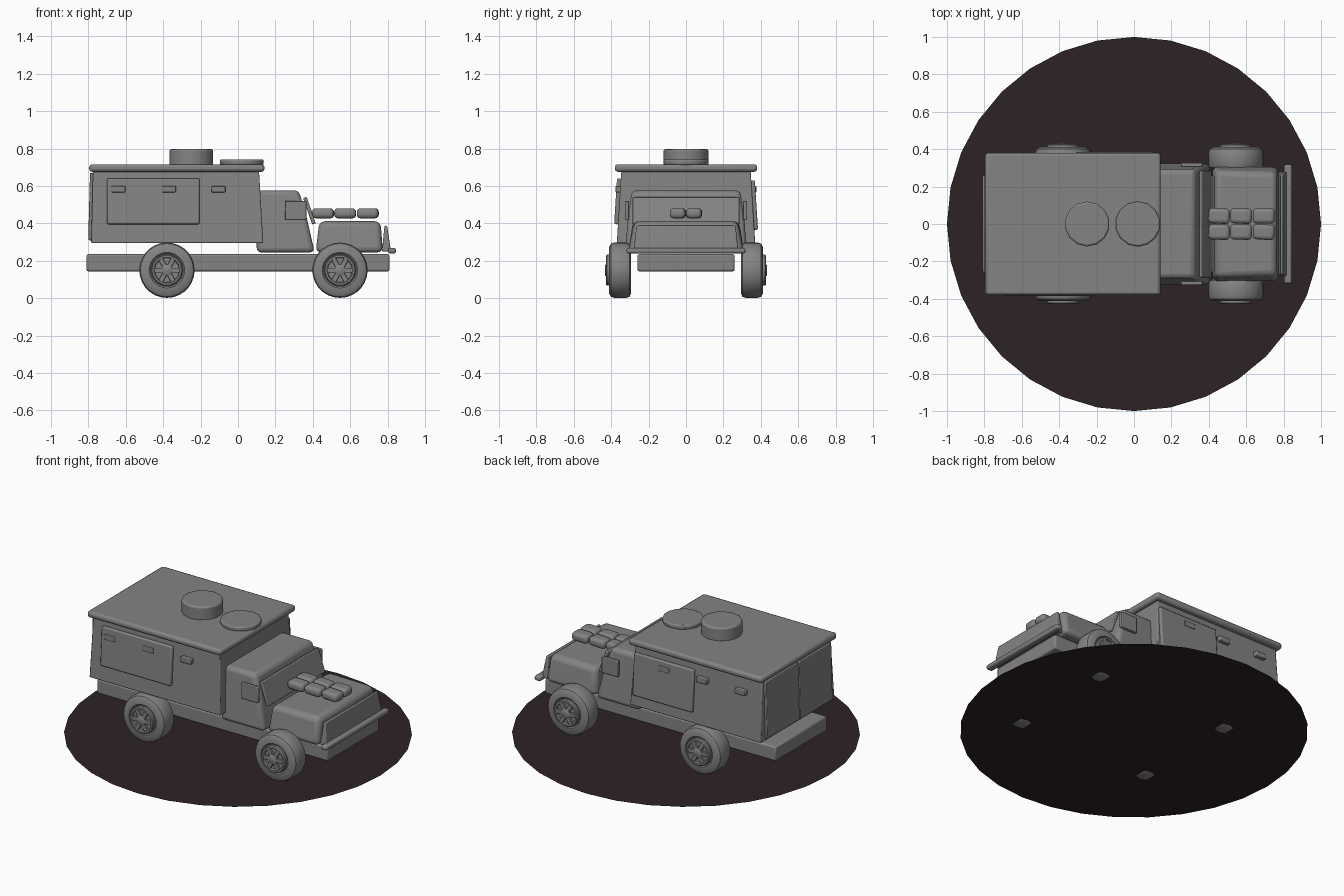
import bpy, bmesh, math, random
from mathutils import Matrix, Vector

if "Cube" in bpy.data.objects:
    bpy.data.objects.remove(bpy.data.objects["Cube"])

random.seed(4)


def material(name, rgb):
    m = bpy.data.materials.new(name)
    m.diffuse_color = (*rgb, 1)
    m.use_nodes = True
    m.node_tree.nodes["Principled BSDF"].inputs["Base Color"].default_value = m.diffuse_color
    return m


GREY = material("body grey", (0.23, 0.23, 0.225))
DARK = material("dark brown ground", (0.027, 0.017, 0.017))


def finish(name, bm, bevel=0.0, segs=2, mat=GREY, smooth=True):
    bmesh.ops.recalc_face_normals(bm, faces=bm.faces)
    me = bpy.data.meshes.new(name)
    bm.to_mesh(me)
    bm.free()
    ob = bpy.data.objects.new(name, me)
    bpy.context.collection.objects.link(ob)
    me.materials.append(mat)
    if bevel:
        mod = ob.modifiers.new("Bevel", 'BEVEL')
        mod.width, mod.segments = bevel, segs
        mod.limit_method, mod.angle_limit = 'ANGLE', math.radians(35)
    if smooth:
        bpy.ops.object.select_all(action='DESELECT')
        bpy.context.view_layer.objects.active = ob
        ob.select_set(True)
        bpy.ops.object.shade_smooth_by_angle(angle=math.radians(35))
    return ob


def hull(name, profile, bevel=0.01, segs=2):
    """Side profile of (x, z, half width) points, mirrored across y."""
    bm = bmesh.new()
    a = [bm.verts.new((x, -w, z)) for x, z, w in profile]
    b = [bm.verts.new((x, w, z)) for x, z, w in profile]
    bm.faces.new(a)
    bm.faces.new(b[::-1])
    for i in range(len(a)):
        j = (i + 1) % len(a)
        bm.faces.new((a[j], a[i], b[i], b[j]))
    return finish(name, bm, bevel, segs)


def box(name, center, size, bevel=0.005, rot=(0, 0, 0), segs=2):
    bm = bmesh.new()
    bmesh.ops.create_cube(bm, size=1, matrix=Matrix.Diagonal((*size, 1)))
    ob = finish(name, bm, bevel, segs)
    ob.location, ob.rotation_euler = center, rot
    return ob


def lathe_y(name, loc, profile, n, side):
    """Spin (radius, offset) points about the y axis; offset grows outward."""
    bm = bmesh.new()
    rings = []
    for r, d in profile:
        rings.append([bm.verts.new((r * math.cos(2 * math.pi * i / n), side * d,
                                    r * math.sin(2 * math.pi * i / n))) for i in range(n)])
    for p, q in zip(rings, rings[1:]):
        for i in range(n):
            j = (i + 1) % n
            bm.faces.new((p[i], p[j], q[j], q[i]))
    bm.faces.new(rings[0])
    bm.faces.new(rings[-1])
    ob = finish(name, bm)
    ob.location = loc
    return ob


def drum(name, loc, r, h, n, bevel):
    bm = bmesh.new()
    bmesh.ops.create_cone(bm, cap_ends=True, segments=n, radius1=r, radius2=r, depth=h)
    ob = finish(name, bm, bevel)
    ob.location = loc
    return ob


# Ground disc
bm = bmesh.new()
bmesh.ops.create_circle(bm, cap_ends=True, segments=32, radius=1)
finish("ground_disc", bm, mat=DARK, smooth=False).location.z = 0.008

# Chassis
box("chassis", (0, 0, 0.19), (1.62, 0.52, 0.092), 0.01)

# Rear cabin with leaning walls, and its roof
hull("rear_cabin", [(-0.785, 0.295, 0.37), (0.135, 0.295, 0.37),
                    (0.112, 0.69, 0.345), (-0.775, 0.69, 0.345)], 0.006)
box("cabin_roof", (-0.327, 0, 0.696), (0.937, 0.76, 0.04), 0.015)
drum("roof_vent", (-0.25, 0, 0.752), 0.12, 0.09, 14, 0.01)
drum("roof_hatch", (0.02, 0, 0.727), 0.12, 0.03, 14, 0.008)

# Rear doors
for s in (-1, 1):
    box("rear_door", (-0.787, s * 0.165, 0.49), (0.018, 0.325, 0.36), 0.004,
        (0, math.radians(1.5), 0))

# Side hatches and latches
lean = math.radians(3.6)
box("right_side_hatch", (-0.453, -0.364, 0.518), (0.495, 0.025, 0.245), 0.008, (-lean, 0, 0))
box("left_side_hatch", (-0.10, 0.364, 0.498), (0.42, 0.025, 0.265), 0.008, (lean, 0, 0))
for s in (-1, 1):
    for x in (-0.105, -0.37, -0.64):
        box("side_latch", (x, s * 0.362, 0.583), (0.075, 0.03, 0.033), 0.004)

# Driver cab
hull("driver_cab", [(0.10, 0.245, 0.325), (0.41, 0.245, 0.325), (0.37, 0.42, 0.312),
                    (0.325, 0.577, 0.29), (0.10, 0.577, 0.29)], 0.025, 3)

# Windscreen pane and side windows
box("windscreen", (0.382, 0, 0.468), (0.02, 0.57, 0.15), 0.005, (0, math.radians(-19), 0))
for s in (-1, 1):
    box("side_window", (0.308, s * 0.315, 0.47), (0.115, 0.022, 0.10), 0.004)

# Engine hood
hull("engine_hood", [(0.415, 0.245, 0.31), (0.775, 0.245, 0.31),
                     (0.762, 0.412, 0.275), (0.435, 0.412, 0.285)], 0.03, 3)

# Grille and front bumper
hull("grille", [(0.77, 0.25, 0.28), (0.818, 0.25, 0.28),
                (0.797, 0.388, 0.265), (0.783, 0.388, 0.265)], 0.006)
box("front_bumper", (0.823, 0, 0.255), (0.042, 0.635, 0.03), 0.01)

# Cargo bags on the hood
for x in (0.455, 0.573, 0.694):
    for s in (-1, 1):
        box("cargo_bag", (x, s * 0.043, 0.454), (0.115, 0.082, 0.054), 0.02,
            (0, 0, random.uniform(-0.08, 0.08)), 3)

# Wheels: tyre, rim and spokes
TYRE = [(0.125, 0.0), (0.142, 0.008), (0.148, 0.025), (0.148, 0.09),
        (0.142, 0.107), (0.125, 0.117), (0.095, 0.119), (0.088, 0.112)]
RIM = [(0.085, 0.10), (0.085, 0.128), (0.08, 0.134), (0.07, 0.134), (0.066, 0.122)]
for x in (-0.38, 0.545):
    for s in (-1, 1):
        loc = Vector((x, s * 0.294, 0.15))
        lathe_y("tyre", loc, TYRE, 28, s)
        lathe_y("rim", loc, RIM, 14, s)
        for k in range(3):
            box("spoke", loc + Vector((0, s * 0.125, 0)), (0.138, 0.02, 0.026), 0.003,
                (0, k * math.pi / 3, 0))
        lathe_y("hub_cap", loc, [(0.03, 0.115), (0.03, 0.136), (0.024, 0.14)], 12, s)
